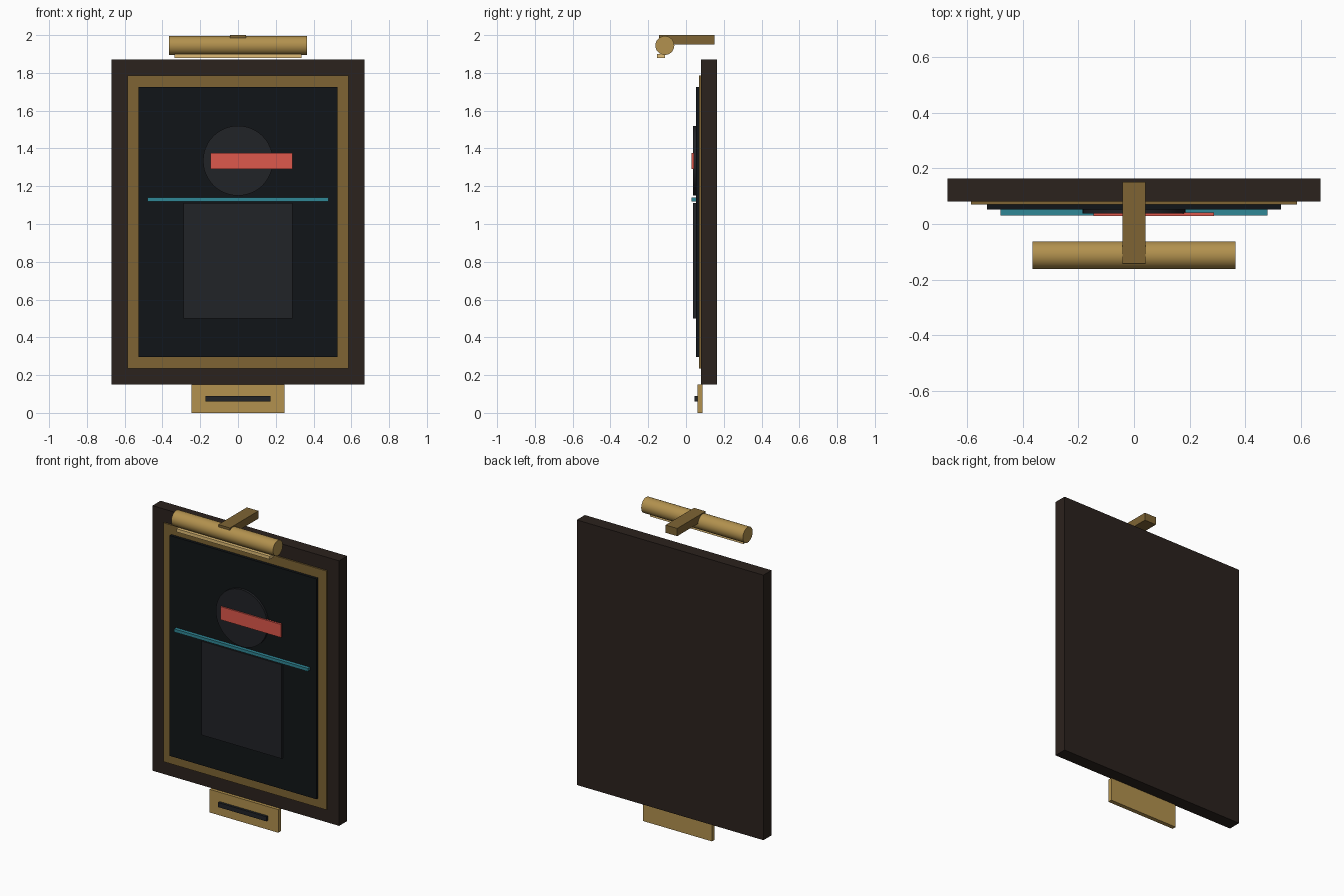
import bpy
import math

start = bpy.data.objects.get("Cube")
if start:
    bpy.data.objects.remove(start, do_unlink=True)


def linear(c):
    return c / 12.92 if c <= 0.04045 else ((c + 0.055) / 1.055) ** 2.4


def material(name, r, g, b):
    color = [linear(c / 255) for c in (r, g, b)] + [1]
    mat = bpy.data.materials.new(name)
    mat.use_nodes = True
    mat.diffuse_color = color
    mat.node_tree.nodes["Principled BSDF"].inputs["Base Color"].default_value = color
    return mat


dark_wood = material("dark_wood", 43, 34, 29)
aged_gold = material("aged_gold", 126, 100, 52)
brass = material("brass", 178, 145, 78)
night = material("night", 17, 21, 24)
charcoal = material("charcoal", 33, 35, 39)
coral = material("coral", 222, 88, 76)
teal = material("teal", 48, 135, 150)
warm_glow = material("warm_glow", 225, 190, 120)


def finish(name, mat):
    obj = bpy.context.object
    obj.name = name
    obj.data.materials.append(mat)
    bpy.ops.object.transform_apply(location=False, rotation=True, scale=True)
    return obj


def box(name, mat, x, y, z):
    """Box spanning the given (low, high) range on each axis."""
    spans = (x, y, z)
    bpy.ops.mesh.primitive_cube_add(size=1, location=[(a + b) / 2 for a, b in spans])
    bpy.context.object.scale = [b - a for a, b in spans]
    return finish(name, mat)


def cylinder(name, mat, radius, depth, center, rotation, sides):
    bpy.ops.mesh.primitive_cylinder_add(vertices=sides, radius=radius, depth=depth,
                                        location=center, rotation=rotation)
    obj = finish(name, mat)
    bpy.ops.object.shade_smooth_by_angle(angle=math.radians(30))
    return obj


def wide(half):
    return (-half, half)


# Frame, gilt inner border and painted panel, stacked toward the front
box("frame", dark_wood, wide(0.67), (0.08, 0.163), (0.15, 1.87))
box("inner_border", aged_gold, wide(0.585), (0.07, 0.085), (0.235, 1.785))
box("painted_panel", night, wide(0.527), (0.052, 0.075), (0.295, 1.725))

# Abstract figure in relief
box("figure_body", charcoal, wide(0.288), (0.037, 0.054), (0.5, 1.11))
cylinder("figure_head", charcoal, 0.185, 0.017, (0, 0.0455, 1.335),
         (math.pi / 2, 0, 0), 48)
box("coral_bar", coral, (-0.145, 0.288), (0.028, 0.042), (1.29, 1.375))
box("teal_line", teal, wide(0.48), (0.03, 0.053), (1.12, 1.14))

# Name plate below the frame
box("name_plate", brass, wide(0.247), (0.06, 0.087), (0, 0.15))
box("plate_inset", charcoal, wide(0.173), (0.044, 0.062), (0.06, 0.09))

# Picture lamp above the frame
cylinder("lamp_tube", brass, 0.05, 0.73, (0, -0.112, 1.945), (0, math.pi / 2, 0), 32)
box("lamp_diffuser", warm_glow, wide(0.335), (-0.153, -0.11), (1.878, 1.899))
box("lamp_arm", aged_gold, wide(0.042), (-0.142, 0.15), (1.95, 2.0))
